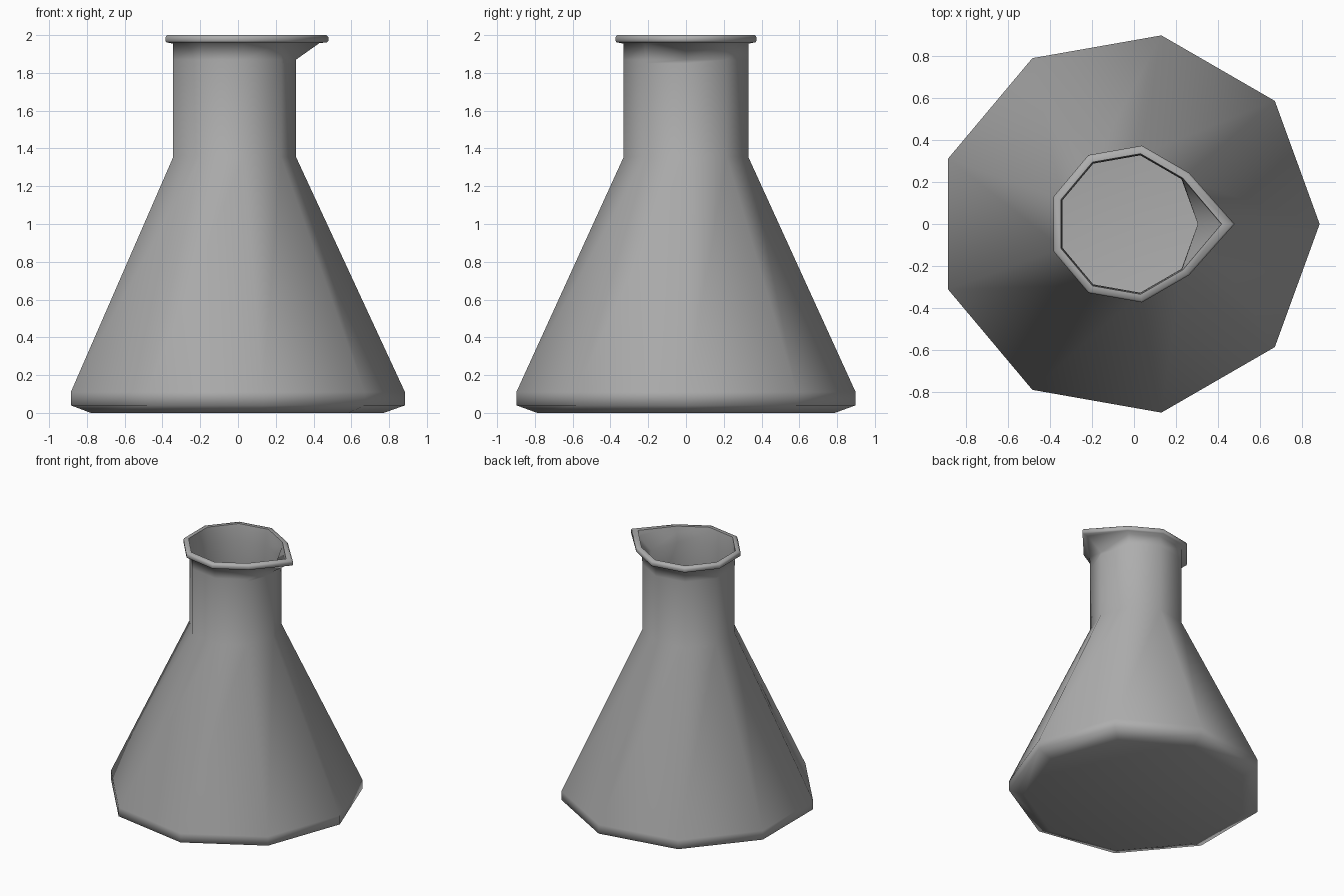
import bpy, bmesh, math

if "Cube" in bpy.data.objects:
    bpy.data.objects.remove(bpy.data.objects["Cube"])

SIDES = 9
CX = -0.028   # nine-sided axis offset so the bounds are centred
WALL = 0.003


def plain(points):
    """Rings without a spout: radius, z, spout vertex radius, spout vertex z."""
    return [(r, z, r, z) for r, z in points]


# outer body and neck
rings = plain([(0.80, 0), (0.912, 0.04), (0.912, 0.11), (0.335, 1.355),
               (0.335, 1.85), (0.335, 1.87)])
# spout underside, rolled rim, inner lip
rings += [
    (0.337, 1.955, 0.335, 1.87),
    (0.337, 1.955, 0.458, 1.957),
    (0.374, 1.962, 0.498, 1.962),
    (0.379, 1.970, 0.507, 1.970),
    (0.379, 1.988, 0.507, 1.988),
    (0.371, 2.0, 0.496, 2.0),
    (0.340, 2.0, 0.445, 2.0),
    (0.335, 1.957, 0.440, 1.959),
    (0.335, 1.957, 0.332, 1.873),
]
# inner wall down to the floor
rings += plain([(0.335 - WALL, 1.873), (0.335 - WALL, 1.355),
                (0.912 - WALL, 0.11), (0.912 - WALL, 0.042), (0.80, WALL)])

bm = bmesh.new()
loops = []
for r, z, sr, sz in rings:
    loop = []
    for i in range(SIDES):
        a = 2 * math.pi * i / SIDES
        rad, h = (sr, sz) if i == 0 else (r, z)
        loop.append(bm.verts.new((CX + rad * math.cos(a), rad * math.sin(a), h)))
    loops.append(loop)

# base, walls and inner floor
bm.faces.new(loops[0][::-1])
bm.faces.new(loops[-1])
for lo, hi in zip(loops, loops[1:]):
    for i in range(SIDES):
        j = (i + 1) % SIDES
        bm.faces.new((lo[i], lo[j], hi[j], hi[i]))
bmesh.ops.remove_doubles(bm, verts=bm.verts[:], dist=0.0002)

mesh = bpy.data.meshes.new("conical_flask")
bm.to_mesh(mesh)
bm.free()
flask = bpy.data.objects.new("conical_flask", mesh)
bpy.context.collection.objects.link(flask)

# dark grey surface
grey = bpy.data.materials.new("dark_grey")
grey.diffuse_color = (0.42, 0.42, 0.42, 1)
grey.use_nodes = True
grey.node_tree.nodes["Principled BSDF"].inputs["Base Color"].default_value = grey.diffuse_color
mesh.materials.append(grey)

bpy.context.view_layer.objects.active = flask
flask.select_set(True)
bpy.ops.object.shade_smooth_by_angle(angle=math.radians(80))
